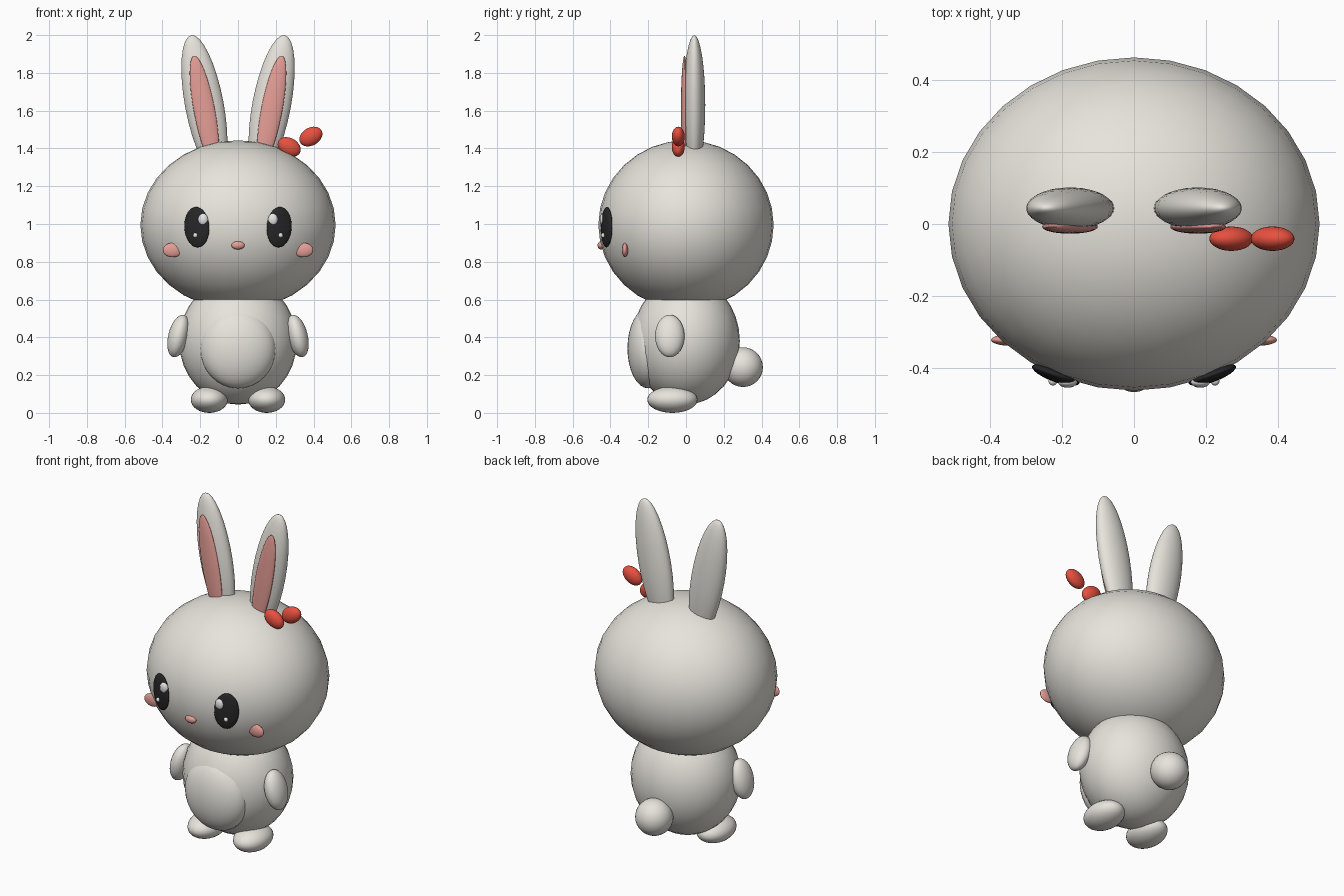
import bpy
from math import radians

if "Cube" in bpy.data.objects:
    bpy.data.objects.remove(bpy.data.objects["Cube"])


def material(name, rgb):
    m = bpy.data.materials.new(name)
    m.diffuse_color = (*rgb, 1.0)
    m.use_nodes = True
    m.node_tree.nodes["Principled BSDF"].inputs["Base Color"].default_value = m.diffuse_color
    return m


CREAM = material("cream_fur", (0.88, 0.85, 0.79))
PINK = material("soft_pink", (0.88, 0.38, 0.34))
RED = material("bow_red", (0.80, 0.08, 0.05))
BLACK = material("eye_black", (0.02, 0.02, 0.02))
WHITE = material("glint_white", (0.95, 0.95, 0.95))


def ellipsoid(name, mat, centre, radii, tilt=0, yaw=0):
    """Smooth ellipsoid; tilt leans its top towards +x, yaw turns it about z."""
    bpy.ops.mesh.primitive_uv_sphere_add(
        segments=32, ring_count=16, radius=1, location=centre,
        rotation=(0, radians(tilt), radians(yaw)))
    ob = bpy.context.object
    ob.name = name
    ob.scale = radii
    ob.data.materials.append(mat)
    bpy.ops.object.shade_smooth()
    return ob


def pair(name, mat, centre, radii, tilt=0, yaw=0):
    """Mirrored left and right copies."""
    x, y, z = centre
    for side, s in (("right", 1), ("left", -1)):
        ellipsoid(f"{name}_{side}", mat, (s * x, y, z), radii, s * tilt, s * yaw)


# Head and torso
ellipsoid("head", CREAM, (0, 0, 0.995), (0.517, 0.464, 0.448))
ellipsoid("body", CREAM, (0, 0, 0.38), (0.312, 0.285, 0.336))
ellipsoid("belly", CREAM, (0, -0.2, 0.342), (0.2, 0.11, 0.212))
ellipsoid("tail", CREAM, (0, 0.302, 0.242), (0.105, 0.105, 0.105))

# Limbs
pair("arm", CREAM, (0.315, -0.086, 0.407), (0.054, 0.078, 0.115), tilt=-14)
pair("foot", CREAM, (0.152, -0.072, 0.07), (0.098, 0.133, 0.07))

# Ears
pair("ear", CREAM, (0.178, 0.044, 1.63), (0.102, 0.058, 0.376), tilt=10.7)
pair("inner_ear", PINK, (0.178, -0.008, 1.6), (0.056, 0.019, 0.296), tilt=10.7)

# Face
pair("eye", BLACK, (0.218, -0.42, 0.983), (0.07, 0.02, 0.107), tilt=4, yaw=20)
pair("large_glint", WHITE, (0.185, -0.441, 1.024), (0.026, 0.015, 0.031))
pair("small_glint", WHITE, (0.226, -0.438, 0.94), (0.012, 0.012, 0.013))
pair("cheek", PINK, (0.346, -0.323, 0.862), (0.052, 0.016, 0.038))
ellipsoid("nose", PINK, (0, -0.45, 0.887), (0.035, 0.018, 0.022))

# Bow
ellipsoid("bow_inner_loop", RED, (0.271, -0.041, 1.408), (0.065, 0.034, 0.047), tilt=30)
ellipsoid("bow_outer_loop", RED, (0.386, -0.041, 1.463), (0.065, 0.034, 0.047), tilt=-30)
